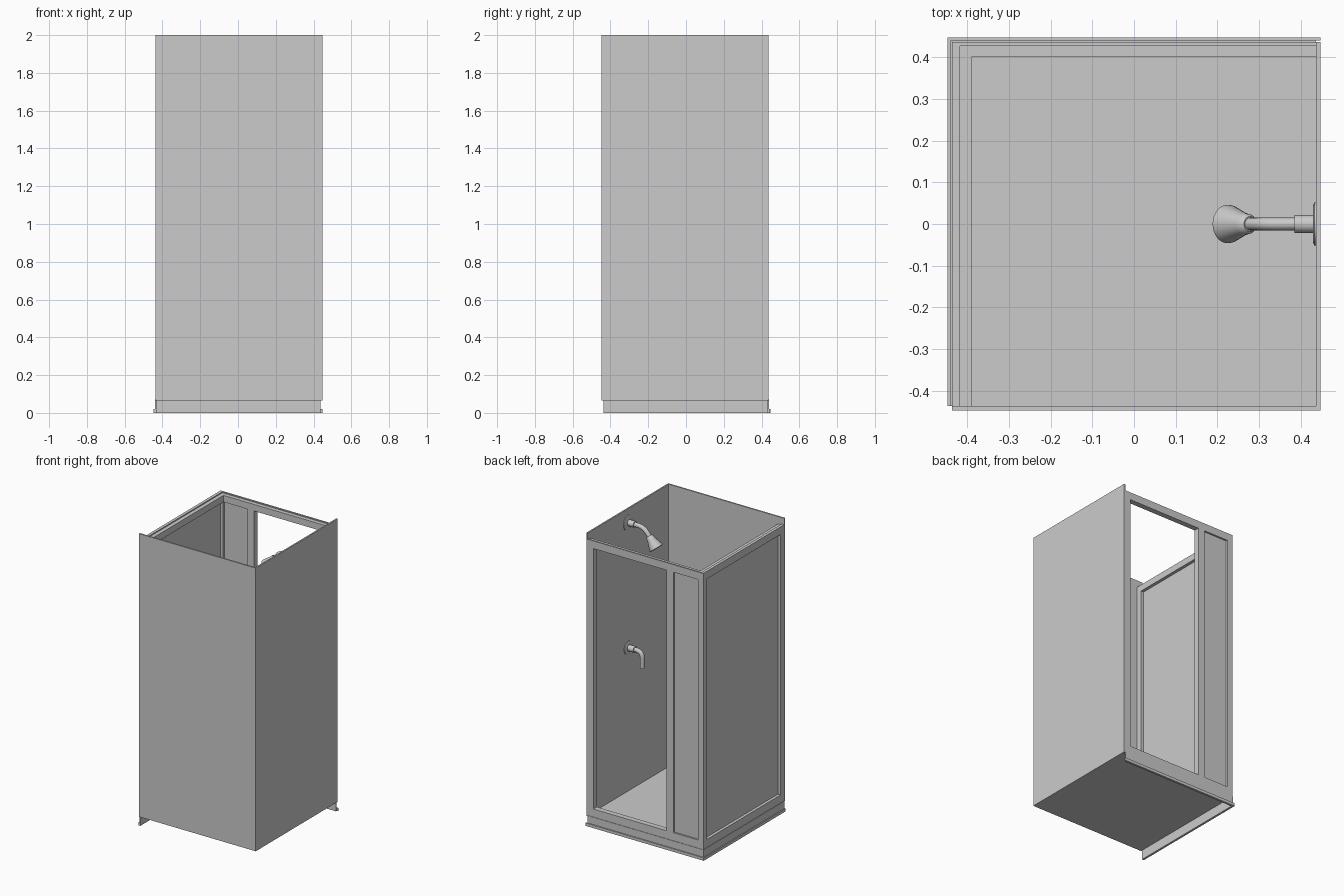
import bpy
import bmesh
import math
from mathutils import Vector

cube = bpy.data.objects.get("Cube")
if cube:
    bpy.data.objects.remove(cube, do_unlink=True)

grey = bpy.data.materials.new("light_grey")
grey.use_nodes = True
tone = (0.6, 0.6, 0.6, 1)
grey.diffuse_color = tone
grey.node_tree.nodes["Principled BSDF"].inputs["Base Color"].default_value = tone


def finish(name, bm, smooth=False):
    mesh = bpy.data.meshes.new(name)
    bmesh.ops.recalc_face_normals(bm, faces=bm.faces)
    bm.to_mesh(mesh)
    bm.free()
    mesh.materials.append(grey)
    obj = bpy.data.objects.new(name, mesh)
    bpy.context.collection.objects.link(obj)
    if smooth:
        bpy.ops.object.select_all(action='DESELECT')
        obj.select_set(True)
        bpy.context.view_layer.objects.active = obj
        bpy.ops.object.shade_smooth_by_angle(angle=math.radians(40))
    return obj


def box(name, x, y, z):
    """Box spanning the given (low, high) ranges."""
    bm = bmesh.new()
    bmesh.ops.create_cube(bm, size=1)
    for v in bm.verts:
        v.co = [r[0] if c < 0 else r[1] for c, r in zip(v.co, (x, y, z))]
    return finish(name, bm)


def lathe(name, start, direction, profile, segments=32):
    """Revolve (distance, radius) points around an axis."""
    turn = Vector((0, 0, 1)).rotation_difference(Vector(direction))
    bm = bmesh.new()
    rings = []
    for d, r in profile:
        ring = []
        for i in range(segments):
            a = math.tau * i / segments
            p = Vector((r * math.cos(a), r * math.sin(a), d))
            ring.append(bm.verts.new(Vector(start) + turn @ p))
        rings.append(ring)
    for a, b in zip(rings, rings[1:]):
        for i in range(segments):
            j = (i + 1) % segments
            bm.faces.new((a[i], a[j], b[j], b[i]))
    bm.faces.new(rings[0])
    bm.faces.new(rings[-1])
    return finish(name, bm, True)


def pipe(name, points, radius):
    """Round pipe in the y = 0 plane along a rounded corner path of (x, z)."""
    a, corner, b = [Vector((x, 0, z)) for x, z in points]
    bend = 0.045
    p = corner + (a - corner).normalized() * bend
    q = corner + (b - corner).normalized() * bend
    path = [a]
    for i in range(9):
        t = i / 8
        path.append(p * (1 - t) ** 2 + corner * 2 * t * (1 - t) + q * t * t)
    path.append(b)
    bm = bmesh.new()
    rings = []
    for i, c in enumerate(path):
        d = (path[min(i + 1, len(path) - 1)] - path[max(i - 1, 0)]).normalized()
        side, up = Vector((0, 1, 0)), d.cross(Vector((0, 1, 0)))
        rings.append([bm.verts.new(c + radius * (side * math.cos(math.tau * k / 24)
                      + up * math.sin(math.tau * k / 24))) for k in range(24)])
    for r, s in zip(rings, rings[1:]):
        for k in range(24):
            m = (k + 1) % 24
            bm.faces.new((r[k], r[m], s[m], s[k]))
    bm.faces.new(rings[0])
    bm.faces.new(rings[-1])
    return finish(name, bm, True)


IN, OUT = 0.437, 0.447
FLOOR, TOP = 0.065, 1.95

# Solid walls
box("front_wall", (-IN, OUT), (-OUT, -IN), (FLOOR, 2))
box("left_wall", (IN, OUT), (-IN, IN), (FLOOR, 2))

# Raised floor, with hanging skirts and lips on the two glazed sides
box("tray_floor", (-IN, IN), (-IN, IN), (FLOOR, 0.07))
box("right_skirt", (-0.44, -0.432), (-IN, 0.44), (0, 0.07))
box("back_skirt", (-0.432, IN), (0.432, 0.44), (0, 0.07))
box("right_skirt_lip", (-OUT, -0.44), (-IN, OUT), (0, 0.02))
box("back_skirt_lip", (-0.44, OUT), (0.44, OUT), (0, 0.02))

# Right frame
rx = (-IN, -0.39)
RAIL_LOW, RAIL_HIGH = (0.07, 0.125), (1.905, TOP)
MID = (RAIL_LOW[1], RAIL_HIGH[0])
box("right_bottom_rail", rx, (-IN, 0.40), RAIL_LOW)
box("right_top_rail", rx, (-IN, 0.40), RAIL_HIGH)
box("right_front_post", rx, (-IN, -0.397), MID)
box("right_panel", (-0.417, -0.411), (-0.397, 0.40), MID)
box("right_top_lip", (-IN, -0.417), (-IN, 0.427), (TOP, 1.957))

# Back frame with an open doorway and a narrow fixed panel
by = (0.40, IN)
box("back_bottom_rail", (-IN, IN), by, RAIL_LOW)
box("back_top_rail", (-IN, IN), by, RAIL_HIGH)
box("corner_post", (-IN, -0.395), by, MID)
box("door_mullion", (-0.21, -0.16), by, MID)
box("door_jamb", (0.395, IN), by, MID)
box("back_panel", (-0.395, -0.21), (0.419, 0.425), MID)
box("back_top_lip", (-IN, IN), (0.427, IN), (TOP, 1.957))

# Wall flanges with collars for both fittings
for name, z, r in (("shower", 1.905, 0.052), ("tap", 1.05, 0.045)):
    lathe(name + "_flange", (0.4375, 0, z), (-1, 0, 0), [(0, r), (0.005, r), (0.008, r * 0.85)])
    lathe(name + "_collar", (IN, 0, z), (-1, 0, 0), [(0, 0.021), (0.052, 0.021)])

# Shower arm and flared head
pipe("shower_arm", [(IN, 1.905), (0.318, 1.905), (0.27, 1.845)], 0.015)
lathe("shower_head", (0.278, 0, 1.855), (-0.62, 0, -0.78),
      [(0, 0.018), (0.006, 0.024), (0.022, 0.026), (0.078, 0.045), (0.086, 0.046), (0.09, 0.042)])

# Tap spout
pipe("tap_spout", [(IN, 1.05), (0.33, 1.05), (0.33, 0.94)], 0.015)
